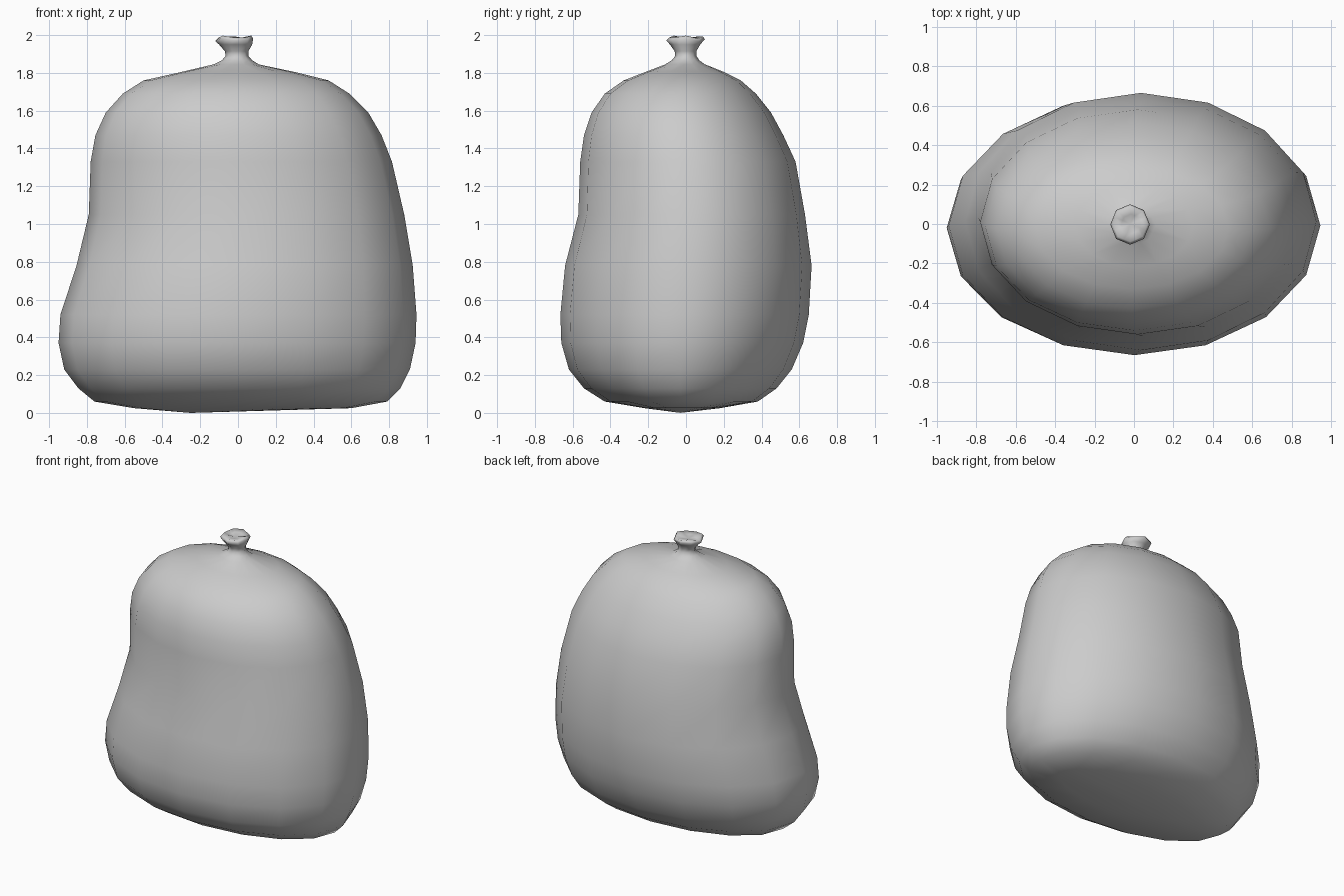
import bpy, bmesh, math

SIDES = 16

# Rings from bottom to top: z, left x, right x, front y, back y
BAG = [
    (0.025, -0.55, 0.60, -0.22, 0.18),
    (0.06, -0.76, 0.79, -0.43, 0.38),
    (0.13, -0.845, 0.86, -0.54, 0.48),
    (0.23, -0.92, 0.91, -0.62, 0.56),
    (0.37, -0.95, 0.94, -0.66, 0.62),
    (0.52, -0.94, 0.945, -0.665, 0.65),
    (0.78, -0.855, 0.925, -0.64, 0.665),
    (1.05, -0.79, 0.88, -0.57, 0.63),
    (1.33, -0.78, 0.815, -0.56, 0.58),
    (1.47, -0.755, 0.76, -0.54, 0.515),
    (1.59, -0.70, 0.69, -0.50, 0.45),
    (1.69, -0.61, 0.59, -0.43, 0.37),
    (1.76, -0.50, 0.48, -0.33, 0.29),
    (1.805, -0.30, 0.30, -0.215, 0.20),
]
# Tied neck, flared lip and sunken top (octagonal rings)
NECK = [
    (1.845, -0.13, 0.11, -0.11, 0.10),
    (1.867, -0.085, 0.075, -0.075, 0.07),
    (1.89, -0.065, 0.055, -0.057, 0.055),
    (1.915, -0.07, 0.055, -0.06, 0.055),
    (1.95, -0.10, 0.075, -0.085, 0.075),
    (1.975, -0.12, 0.08, -0.105, 0.10),
    (1.99, -0.108, 0.07, -0.09, 0.09),
    (1.983, -0.065, 0.035, -0.05, 0.05),
]


def ring(bm, spec, octagon=False, ripple=0.0):
    z, x0, x1, y0, y1 = spec
    pts = []
    for i in range(SIDES):
        a = 2 * math.pi * i / SIDES
        pts.append(((x0 + x1) / 2 + (x1 - x0) / 2 * math.cos(a),
                    (y0 + y1) / 2 + (y1 - y0) / 2 * math.sin(a),
                    z + ripple * math.cos(3 * a + 0.4)))
    if octagon:
        for i in range(1, SIDES, 2):
            p, q = pts[i - 1], pts[(i + 1) % SIDES]
            pts[i] = tuple((u + v) / 2 for u, v in zip(p, q))
    return [bm.verts.new(p) for p in pts]


def cap(bm, loop, centre):
    c = bm.verts.new(centre)
    for i in range(SIDES):
        bm.faces.new((loop[i], loop[(i + 1) % SIDES], c))


bm = bmesh.new()
loops = [ring(bm, s) for s in BAG]
loops += [ring(bm, s, True, 0.008 if s[0] > 1.97 else 0) for s in NECK]
for a, b in zip(loops, loops[1:]):
    for i in range(SIDES):
        j = (i + 1) % SIDES
        bm.faces.new((a[i], a[j], b[j], b[i]))

# Sagging underside and dimpled knot top
cap(bm, loops[0], (-0.25, -0.03, 0.0))
cap(bm, loops[-1], (-0.02, 0.0, 1.972))
bmesh.ops.recalc_face_normals(bm, faces=bm.faces[:])
for f in bm.faces:
    f.smooth = True

mesh = bpy.data.meshes.new("tied_sack")
bm.to_mesh(mesh)
bm.free()
bpy.context.collection.objects.link(bpy.data.objects.new("tied_sack", mesh))
